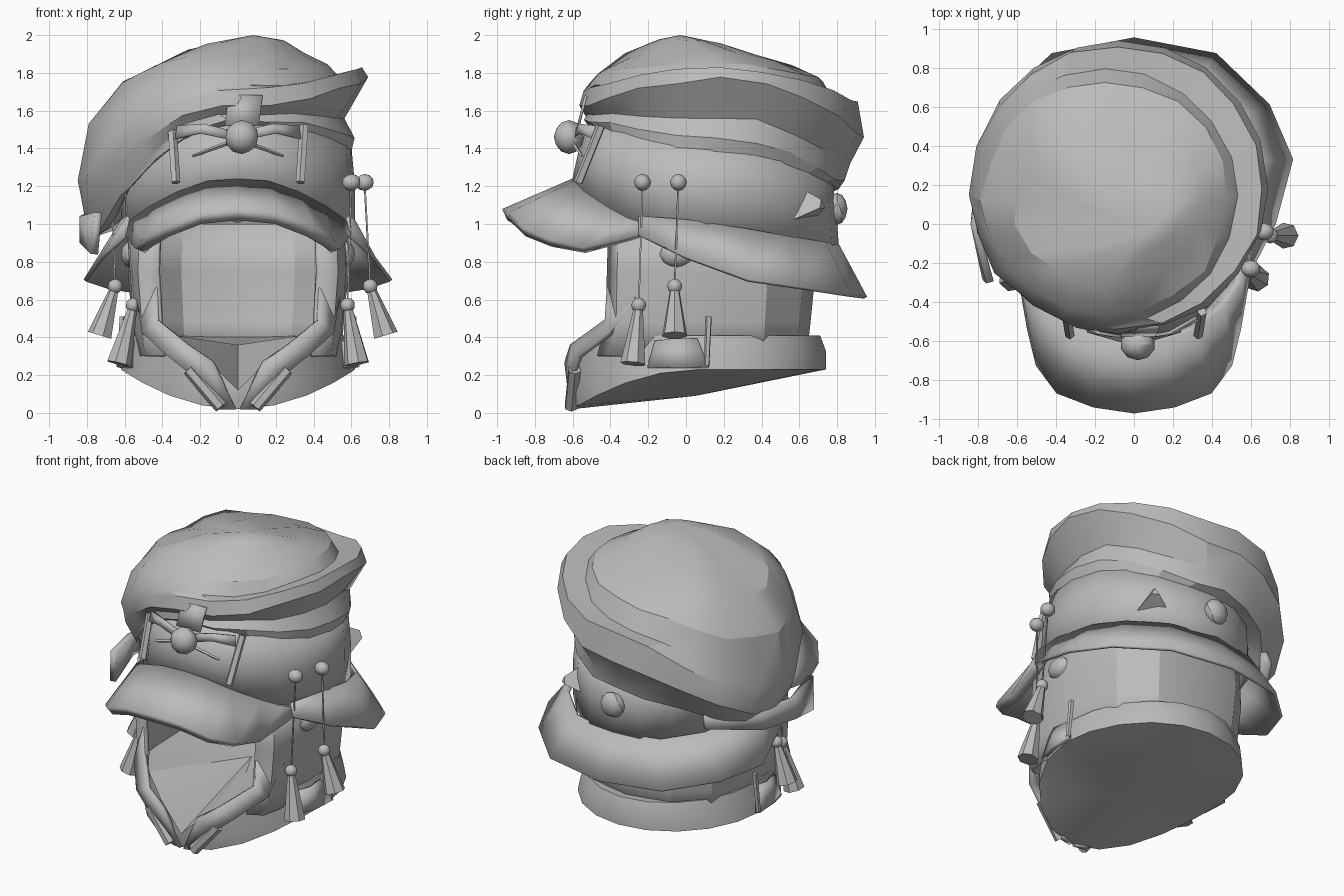
import bpy
import bmesh
import math
import random
from mathutils import Vector

random.seed(4)
default_cube = bpy.data.objects.get("Cube")
if default_cube:
    bpy.data.objects.remove(default_cube, do_unlink=True)

cloth = bpy.data.materials.new("plain_grey")
cloth.use_nodes = True
grey = (0.5, 0.5, 0.5, 1)
cloth.diffuse_color = grey
for node in cloth.node_tree.nodes:
    if node.type == 'BSDF_PRINCIPLED':
        node.inputs["Base Color"].default_value = grey

SIDES = 20
parts = []


def finish(name, bm, thickness=0):
    """Turn a bmesh into a named part, optionally thickened both ways."""
    bmesh.ops.recalc_face_normals(bm, faces=bm.faces)
    mesh = bpy.data.meshes.new(name)
    bm.to_mesh(mesh)
    bm.free()
    mesh.materials.append(cloth)
    part = bpy.data.objects.new(name, mesh)
    bpy.context.collection.objects.link(part)
    if thickness:
        shell = part.modifiers.new("thickness", 'SOLIDIFY')
        shell.thickness = thickness
        shell.offset = 0
    parts.append(part)
    return part


def strip(name, rows, closed=False, bottom=None, top=None, thickness=0):
    """Skin equal-length rows of points; bottom and top close with fans."""
    bm = bmesh.new()
    grid = [[bm.verts.new(point) for point in row] for row in rows]
    count = len(grid[0])
    pairs = [(i, (i + 1) % count) for i in range(count if closed else count - 1)]
    for low, high in zip(grid, grid[1:]):
        for i, j in pairs:
            bm.faces.new((low[i], low[j], high[j], high[i]))
    for tip, row in ((bottom, grid[0]), (top, grid[-1])):
        if tip:
            centre = bm.verts.new(tip)
            for i, j in pairs:
                bm.faces.new((row[i], row[j], centre))
    return finish(name, bm, thickness)


def ring(right, left, front, back, jitter=0):
    """Oval through (x, z) side points and (y, z) front and back points."""
    points = []
    for k in range(SIDES):
        angle = math.tau * k / SIDES
        c, s = math.cos(angle), math.sin(angle)
        x = (left[0] + right[0]) / 2 + c * (left[0] - right[0]) / 2
        y = (back[0] + front[0]) / 2 + s * (back[0] - front[0]) / 2
        z = c * c * (left if c > 0 else right)[1] + s * s * (back if s > 0 else front)[1]
        points.append([v + random.uniform(-jitter, jitter) for v in (x, y, z)])
    return points


def even(x, side_z, front, back):
    return ring((-x, side_z), (x, side_z), front, back)


def mirrored(half):
    """Full row from a half row that starts on the centre line."""
    return [(-x, y, z) for x, y, z in reversed(half[1:])] + list(half)


def rod(name, start, end, r_start, r_end, sides=6):
    start, end = Vector(start), Vector(end)
    bm = bmesh.new()
    bmesh.ops.create_cone(bm, cap_ends=True, segments=sides, radius1=r_start,
                          radius2=r_end, depth=(end - start).length)
    turn = (end - start).to_track_quat('Z', 'Y')
    for v in bm.verts:
        v.co = turn @ v.co + (start + end) / 2
    return finish(name, bm)


def knob(name, place, size):
    bm = bmesh.new()
    bmesh.ops.create_icosphere(bm, subdivisions=2, radius=1)
    for v in bm.verts:
        v.co = Vector(place) + Vector(a * b for a, b in zip(v.co, size))
    return finish(name, bm)


# Slouched beret: lower roll, crease, rim roll, crown
beret = [
    ring((-.60, 1.15), (.60, 1.38), (-.50, 1.52), (.77, 1.20)),
    ring((-.70, .97), (.62, 1.46), (-.53, 1.56), (.83, 1.22), .012),
    ring((-.75, .93), (.57, 1.57), (-.53, 1.59), (.86, 1.32), .012),
    ring((-.82, 1.05), (.68, 1.77), (-.56, 1.62), (.94, 1.46), .012),
    ring((-.84, 1.15), (.66, 1.83), (-.55, 1.70), (.91, 1.64), .01),
    ring((-.84, 1.22), (.53, 1.78), (-.52, 1.72), (.80, 1.63), .01),
    ring((-.78, 1.52), (.48, 1.84), (-.48, 1.79), (.74, 1.76), .015),
    ring((-.62, 1.75), (.36, 1.90), (-.32, 1.89), (.56, 1.84), .015),
    ring((-.28, 1.91), (.24, 1.97), (-.14, 1.97), (.22, 1.94), .008),
]
strip("beret", beret, closed=True, top=(.08, -.03, 2))
strip("beret_droop", [
    [(-.55, .60, 1.10), (-.78, .30, 1.06), (-.82, 0, 1.04), (-.74, -.30, 1.06)],
    [(-.58, .62, 1.0), (-.79, .30, .93), (-.82, 0, .90), (-.76, -.28, .84)]], thickness=.04)

# Cap band
strip("cap_band", [
    even(.61, .94, (-.60, 1.20), (.80, .87)),
    even(.61, 1.2, (-.56, 1.38), (.785, 1.08)),
    even(.59, 1.41, (-.49, 1.56), (.76, 1.28)),
], closed=True, thickness=.02)

# Visor
strip("visor", [
    mirrored([(0, -.59, 1.21), (.15, -.58, 1.20), (.30, -.53, 1.15),
              (.44, -.42, 1.08), (.53, -.30, 1.02), (.58, -.12, .97)]),
    mirrored([(0, -.96, 1.05), (.20, -.93, 1.03), (.38, -.86, .96),
              (.48, -.72, .90), (.52, -.54, .86), (.56, -.30, .92)]),
], thickness=.065)

# Neck flap
strip("neck_flap", [
    mirrored([(0, .80, .89), (.32, .73, .90), (.52, .54, .93),
              (.60, .32, .97), (.61, 0, 1.02), (.58, -.25, 1.04)]),
    mirrored([(0, .95, .61), (.42, .87, .62), (.69, .61, .66),
              (.81, .33, .70), (.72, 0, .82), (.59, -.25, .94)]),
], thickness=.02)

# Hood with open face
hood_plan = [(0, .66), (.30, .60), (.49, .42), (.56, .12), (.55, -.15), (.51, -.35), (.41, -.40)]


def hood_row(z, scale, chin):
    return mirrored([(x * scale, y * scale - (chin if y < -.2 else 0), z) for x, y in hood_plan])


strip("hood", [hood_row(.30, .95, .08), hood_row(.48, .98, .02),
               hood_row(.75, 1.02, 0), hood_row(1.0, 1.0, 0)], thickness=.025)

# Collar with closed underside and a notch at the throat
collar_top = even(.57, .41, (-.62, .41), (.71, .41))
for point in collar_top:
    if point[1] < 0:
        point[2] = min(point[2], .12 + abs(point[0]))
strip("collar", [
    even(.62, .23, (-.60, .02), (.74, .23)),
    even(.60, .31, (-.62, .10), (.74, .33)),
    collar_top,
], closed=True, bottom=(0, .05, .09), top=(0, .15, .36))

for side, sx in (("left", 1), ("right", -1)):
    def at(x, y, z):
        return (sx * x, y, z)

    # Lapels and chin clasps
    inner = [at(.42, -.41, .66), at(.42, -.42, .49), at(.26, -.60, .36),
             at(.13, -.63, .27), at(.01, -.60, .02)]
    outer = [at(.53, -.25, .62), at(.50, -.40, .42), at(.37, -.56, .30),
             at(.24, -.60, .20), at(.10, -.58, .02)]
    strip(side + "_lapel", [inner, outer], thickness=.03)
    rod(side + "_chin_clasp", at(.26, -.59, .23), at(.09, -.61, .03), .035, .035)

    # Collar side tab and pin
    strip(side + "_collar_tab", [
        [at(.57, -.20, .24), at(.62, -.05, .24), at(.63, .12, .24)],
        [at(.55, -.16, .38), at(.60, -.05, .39), at(.58, .06, .39)]], thickness=.03)
    rod(side + "_collar_pin", at(.63, .11, .25), at(.61, .12, .51), .015, .018, 5)
    knob(side + "_ear_knob", at(.57, -.05, .84), (.05, .09, .07))

    # Hanging tassels on cords
    shift = 0 if sx > 0 else -.05
    hangers = (("front", (.60, -.23, 1.22), (.58 + shift / 2, -.25, .57), (.63, -.28, .26)),
               ("rear", (.67, -.04, 1.22), (.70 + shift, -.06, .67), (.78 + shift, -.06, .41)))
    for label, top, knot, foot in hangers:
        name = side + "_" + label
        if sx > 0:
            knob(name + "_button", at(*top), (.05, .045, .045))
        rod(name + "_cord", at(*top), at(*knot), .006, .006, 4)
        knob(name + "_knot", at(*knot), (.04, .04, .04))
        rod(name + "_tassel", at(*foot), at(*knot), .068, .022, 7)

    # Upright rods, wings and braces of the badge
    rod(side + "_badge_rod", at(.33, -.57, 1.22), at(.35, -.45, 1.52), .025, .025, 5)
    strip(side + "_badge_wing", [
        [at(.06, -.58, 1.50), at(.18, -.56, 1.53), at(.32, -.48, 1.52)],
        [at(.06, -.59, 1.45), at(.20, -.56, 1.48), at(.33, -.49, 1.45)]], thickness=.015)
    rod(side + "_badge_brace", at(.05, -.60, 1.43), at(.24, -.55, 1.36), .012, .008, 4)

# Front badge
knob("badge_gem", (.02, -.62, 1.46), (.09, .08, .09))
strip("badge_plate", [[(-.07, -.57, 1.52), (.11, -.57, 1.52)],
                      [(-.05, -.53, 1.68), (.13, -.53, 1.68)]], thickness=.015)

# Back studs
knob("back_button", (0, .80, 1.08), (.085, .055, .085))
rod("back_spike", (.36, .61, 1.08), (.43, .72, 1.10), .12, .03, 3)

# Smooth folds, keep hard edges
bpy.ops.object.select_all(action='DESELECT')
for part in parts:
    part.select_set(True)
bpy.context.view_layer.objects.active = parts[0]
bpy.ops.object.shade_smooth_by_angle(angle=math.radians(25))
